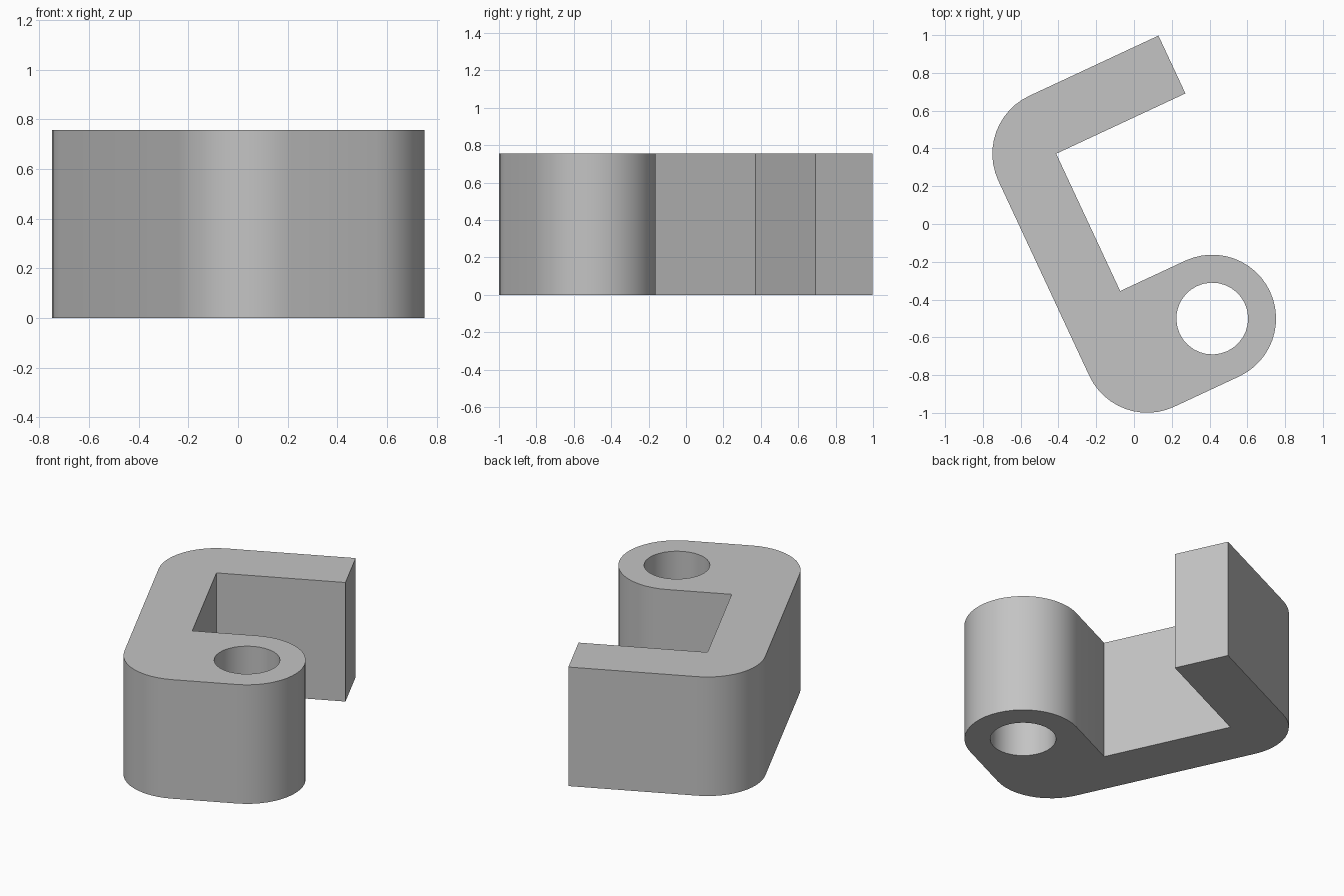
import bpy
import bmesh
from math import radians, cos, sin
from mathutils import Matrix, Vector

cube = bpy.data.objects.get("Cube")
if cube:
    bpy.data.objects.remove(cube, do_unlink=True)

WALL = 0.338      # arm thickness and outer rounding radius
HOLE = 0.19
HEIGHT = 0.757
ARM = 0.755       # length of the open arm
SPINE = -1.14     # offset of the lower rounding centre
BOSS = 0.38       # offset of the eye centre along the lower arm


def arc(cx, cy, r, start, end, steps):
    """Points on an arc, angles in degrees."""
    angles = [radians(start + (end - start) * i / steps) for i in range(steps + 1)]
    return [(cx + r * cos(a), cy + r * sin(a)) for a in angles]


# Hook outline, drawn square before tilting, counter-clockwise
outline = [(0, 0), (0, SPINE + WALL)][::-1]
outline += [(ARM, 0), (ARM, WALL)]
outline += arc(0, 0, WALL, 90, 180, 12)
outline += arc(0, SPINE, WALL, 180, 270, 12)
outline += arc(BOSS, SPINE, WALL, -90, 90, 24)
# Round hole through the eye
hole = arc(BOSS, SPINE, HOLE, 0, 360, 32)[:-1]

bm = bmesh.new()
edges = []
for loop in (outline, hole):
    verts = [bm.verts.new((x, y, 0)) for x, y in loop]
    edges += [bm.edges.new((v, verts[i - 1])) for i, v in enumerate(verts)]
bmesh.ops.triangle_fill(bm, edges=edges, use_beauty=True)

# Extrude the plate to full height
result = bmesh.ops.extrude_face_region(bm, geom=bm.faces[:], use_keep_orig=True)
top = [g for g in result["geom"] if isinstance(g, bmesh.types.BMVert)]
bmesh.ops.translate(bm, verts=top, vec=(0, 0, HEIGHT))
bmesh.ops.recalc_face_normals(bm, faces=bm.faces[:])

# Tilt in plan and place
place = Matrix.Translation(Vector((-0.412, 0.372, 0))) @ Matrix.Rotation(radians(25), 4, "Z")
bm.transform(place)

mesh = bpy.data.meshes.new("hook_bracket")
bm.to_mesh(mesh)
bm.free()
bracket = bpy.data.objects.new("hook_bracket", mesh)
bpy.context.collection.objects.link(bracket)

# Plain grey
grey = bpy.data.materials.new("plain grey")
grey.use_nodes = True
colour = (0.55, 0.55, 0.55, 1)
grey.diffuse_color = colour
grey.node_tree.nodes["Principled BSDF"].inputs["Base Color"].default_value = colour
mesh.materials.append(grey)

# Smooth curved walls, crisp edges
bpy.ops.object.select_all(action="DESELECT")
bracket.select_set(True)
bpy.context.view_layer.objects.active = bracket
bpy.ops.object.shade_smooth_by_angle(angle=radians(20))
